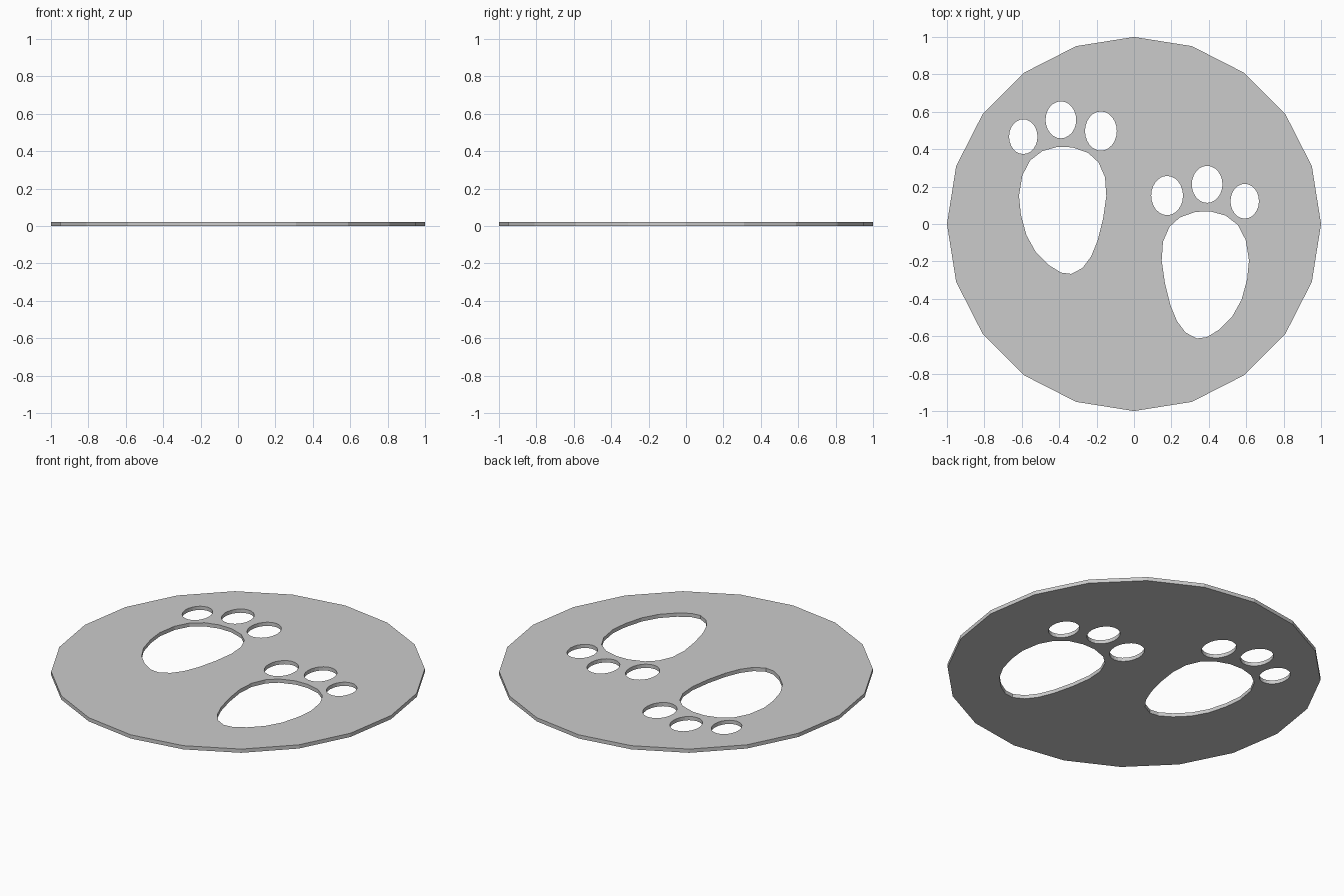
import bpy
from math import sin, cos, tau

if "Cube" in bpy.data.objects:
    bpy.data.objects.remove(bpy.data.objects["Cube"])

THICKNESS = 0.022

# Left footprint outline and toes (centre x, centre y, radius x, radius y)
SOLE = [(-0.41, 0.412), (-0.33, 0.41), (-0.245, 0.38), (-0.19, 0.33), (-0.155, 0.25),
        (-0.148, 0.15), (-0.165, 0.03), (-0.195, -0.09), (-0.23, -0.175), (-0.275, -0.235),
        (-0.335, -0.267), (-0.39, -0.26), (-0.455, -0.22), (-0.525, -0.15), (-0.575, -0.06),
        (-0.605, 0.05), (-0.615, 0.15), (-0.597, 0.26), (-0.555, 0.34), (-0.49, 0.39)]
TOES = [(-0.592, 0.467, 0.076, 0.093),
        (-0.391, 0.557, 0.082, 0.099),
        (-0.177, 0.497, 0.085, 0.105)]


def ellipse(cx, cy, rx, ry, sides):
    return [(cx + rx * sin(tau * i / sides), cy + ry * cos(tau * i / sides))
            for i in range(sides)]


def add_loop(curve, points):
    spline = curve.splines.new('POLY')
    spline.points.add(len(points) - 1)
    for p, (x, y) in zip(spline.points, points):
        p.co = (x, y, 0, 1)
    spline.use_cyclic_u = True


# Plate: filled 2D curve whose inner loops become holes
curve = bpy.data.curves.new("footprint_plate", 'CURVE')
curve.dimensions = '2D'
curve.fill_mode = 'BOTH'
curve.extrude = THICKNESS / 2

# Twenty-sided rim
add_loop(curve, ellipse(0, 0, 1, 1, 20))

# Left footprint, then its mirrored copy one step lower
footprint = [SOLE] + [ellipse(*toe, 24) for toe in TOES]
for mirror, step in ((1, 0), (-1, -0.345)):
    for loop in footprint:
        add_loop(curve, [(mirror * x, y + step) for x, y in loop])

plate = bpy.data.objects.new("footprint_plate", curve)
plate.location.z = THICKNESS / 2
bpy.context.collection.objects.link(plate)

# Make it a flat-shaded mesh
bpy.context.view_layer.objects.active = plate
plate.select_set(True)
bpy.ops.object.convert(target='MESH')
bpy.ops.object.shade_flat()
